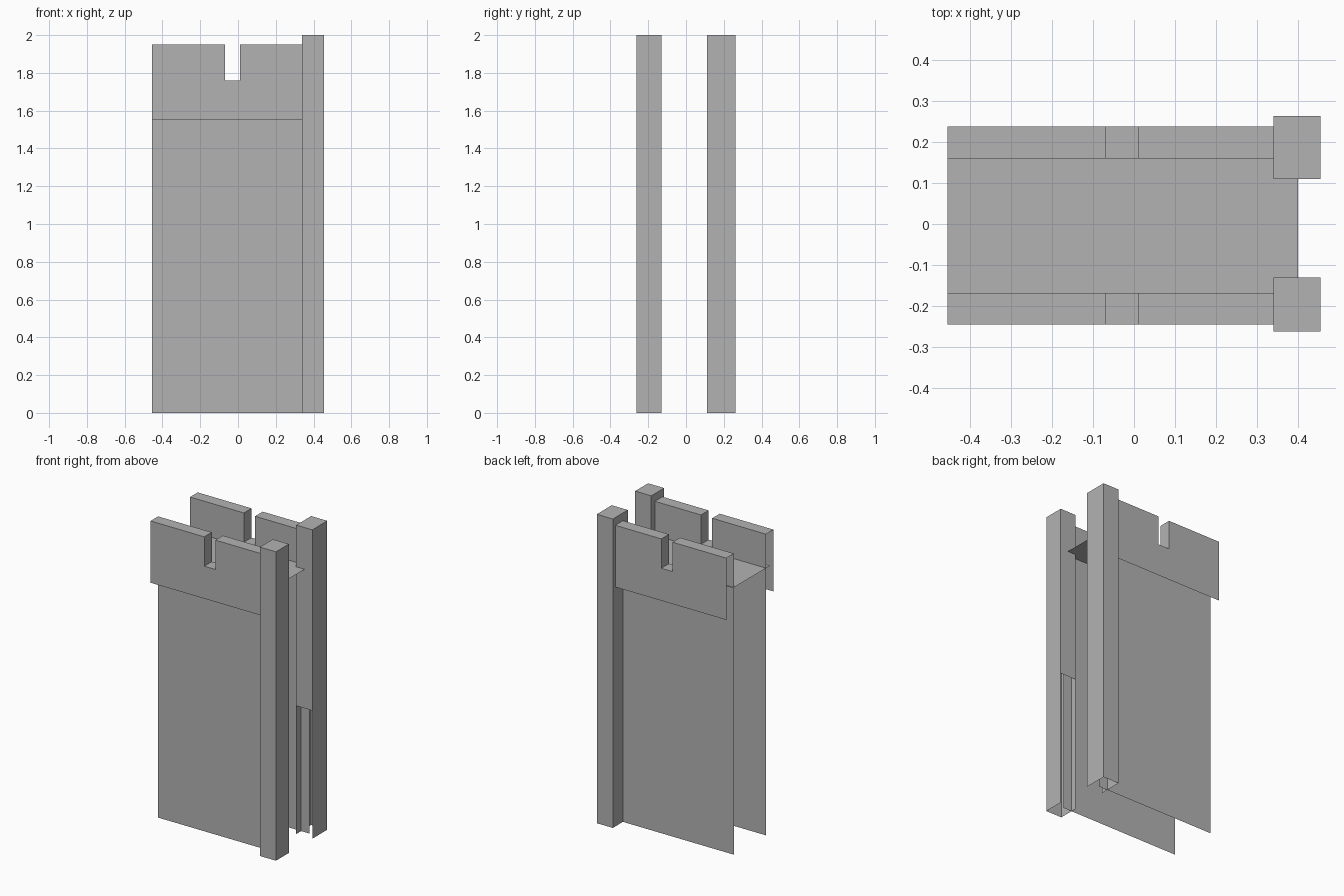
import bpy

cube = bpy.data.objects.get("Cube")
if cube:
    bpy.data.objects.remove(cube, do_unlink=True)

stone = bpy.data.materials.new("plain grey")
stone.use_nodes = True
GREY = (0.45, 0.45, 0.45, 1)
stone.diffuse_color = GREY
stone.node_tree.nodes["Principled BSDF"].inputs["Base Color"].default_value = GREY

LEFT, POST, WALL_END, RIGHT = -0.455, 0.34, 0.40, 0.455
LEDGE = 1.55


def build(name, faces):
    """Make a mesh object from a list of polygons, each a list of points."""
    verts, polys = [], []
    for face in faces:
        polys.append(range(len(verts), len(verts) + len(face)))
        verts += face
    mesh = bpy.data.meshes.new(name)
    mesh.from_pydata(verts, [], [list(p) for p in polys])
    mesh.materials.append(stone)
    obj = bpy.data.objects.new(name, mesh)
    bpy.context.collection.objects.link(obj)


def upright(y, points, facing):
    """Polygon in the plane y, turned towards +y or -y."""
    face = [(x, y, z) for x, z in points]
    return face if facing > 0 else face[::-1]


def floor(x0, x1, y0, y1, z):
    return [(x0, y0, z), (x1, y0, z), (x1, y1, z), (x0, y1, z)]


def rect(x0, x1, z0, z1):
    return [(x0, z0), (x0, z1), (x1, z1), (x1, z0)]


def build_side(label, side, outer, inner, post_out, post_in, post_gap):
    # Thin wall sheet below the parapet
    build(label + "_wall", [upright(inner, rect(LEFT, WALL_END, 0, LEDGE), side)])

    # Notched parapet, open at its ends and underside
    crest = [(LEFT, 1.95), (-0.07, 1.95), (-0.07, 1.76),
             (0.01, 1.76), (0.01, 1.95), (WALL_END, 1.95)]
    outline = [(LEFT, LEDGE)] + crest + [(WALL_END, LEDGE)]
    faces = [upright(outer, outline, side), upright(inner, outline, -side)]
    low, high = sorted((outer, inner))
    for (xa, za), (xb, zb) in zip(crest, crest[1:]):
        faces.append([(xa, low, za), (xb, low, zb), (xb, high, zb), (xa, high, za)])
    build(label + "_parapet", faces)

    # Hollow corner post, its inward face stopping part way down
    low, high = sorted((post_out, post_in))
    build(label + "_post", [
        floor(POST, RIGHT, low, high, 2),
        upright(post_out, rect(POST, RIGHT, 0, 2), side),
        upright(post_in, rect(POST, RIGHT, post_gap, 2), -side),
        [(RIGHT, low, 0), (RIGHT, high, 0), (RIGHT, high, 2), (RIGHT, low, 2)],
        [(POST, high, 0), (POST, low, 0), (POST, low, 2), (POST, high, 2)],
    ])


build_side("front", -1, -0.245, -0.168, -0.262, -0.13, 0.88)
build_side("back", 1, 0.238, 0.16, 0.263, 0.11, 0.83)

# Walkway between the parapets
build("walkway", [floor(LEFT, WALL_END, -0.21, 0.165, 1.73)])
